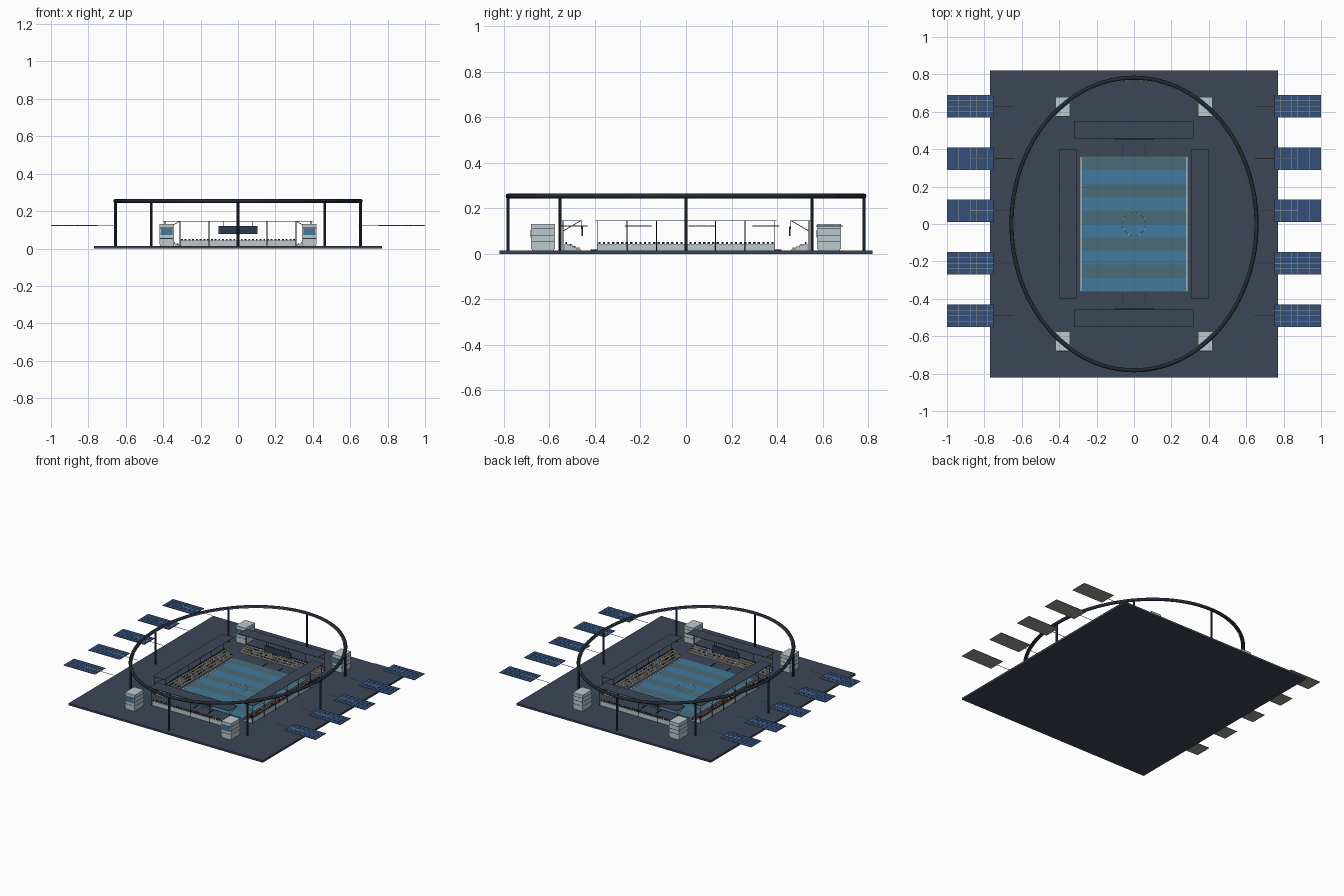
import bpy, bmesh, math, random
from mathutils import Matrix, Vector

random.seed(4)
if "Cube" in bpy.data.objects:
    bpy.data.objects.remove(bpy.data.objects["Cube"])


def material(name, hexcode):
    rgb = [int(hexcode[i:i + 2], 16) / 255 for i in (0, 2, 4)]
    col = [c / 12.92 if c < 0.04 else ((c + 0.055) / 1.055) ** 2.4 for c in rgb] + [1]
    m = bpy.data.materials.new(name)
    m.use_nodes = True
    m.diffuse_color = col
    m.node_tree.nodes["Principled BSDF"].inputs["Base Color"].default_value = col
    return m


SLATE = material("slate", "3c4657")
CHARCOAL = material("charcoal", "222a36")
BLUE = material("pitch blue", "417a9c")
TEAL = material("pitch teal", "4a6d7a")
PALE = material("pale grey", "bccacf")
CELL = material("panel blue", "34507a")
FRAME = material("frame grey", "9a9c98")
ORANGE = material("seat orange", "c87a45")
WHITE = material("white", "e8eef0")
NAVY = material("screen navy", "2c3a50")


class Part:
    """Collects boxes and bars into one object."""

    def __init__(self, name, *mats):
        self.name, self.mats, self.bm = name, mats, bmesh.new()

    def box(self, centre, size, mat=0, turn=Matrix()):
        m = turn @ Matrix.Translation(centre) @ Matrix.Diagonal((*size, 1))
        verts = bmesh.ops.create_cube(self.bm, size=1, matrix=m)["verts"]
        for f in {f for v in verts for f in v.link_faces}:
            f.material_index = mat

    def bar(self, a, b, r, sides=6, turn=Matrix()):
        a, b = turn @ Vector(a), turn @ Vector(b)
        rot = (b - a).to_track_quat('Z', 'Y').to_matrix().to_4x4()
        bmesh.ops.create_cone(self.bm, cap_ends=True, segments=sides, radius1=r, radius2=r,
                              depth=(b - a).length, matrix=Matrix.Translation((a + b) / 2) @ rot)

    def finish(self, smooth=False):
        me = bpy.data.meshes.new(self.name)
        self.bm.to_mesh(me)
        self.bm.free()
        for m in self.mats:
            me.materials.append(m)
        ob = bpy.data.objects.new(self.name, me)
        bpy.context.collection.objects.link(ob)
        if smooth:
            bpy.context.view_layer.objects.active = ob
            ob.select_set(True)
            bpy.ops.object.shade_smooth_by_angle()
            ob.select_set(False)


def hoop(name, rx, ry, z, r, mat, n=96):
    """Elliptical ring made from a swept closed curve."""
    cu = bpy.data.curves.new(name, 'CURVE')
    cu.dimensions, cu.bevel_depth, cu.bevel_resolution = '3D', r, 2
    sp = cu.splines.new('POLY')
    sp.points.add(n - 1)
    for i, p in enumerate(sp.points):
        t = math.tau * i / n
        p.co = (rx * math.cos(t), ry * math.sin(t), z, 1)
    sp.use_cyclic_u = True
    cu.materials.append(mat)
    bpy.context.collection.objects.link(bpy.data.objects.new(name, cu))


GROUND = 0.014

# Ground slab
p = Part("ground_slab", SLATE)
p.box((0, 0, GROUND / 2), (1.54, 1.64, GROUND))
p.finish()

# Striped pitch with markings
p = Part("pitch", BLUE, TEAL)
for i in range(10):
    p.box((0, -0.324 + 0.072 * i, GROUND + 0.001), (0.57, 0.072, 0.002), i % 2)
p.finish()
p = Part("pitch_side_lines", WHITE)
for s in (-1, 1):
    p.box((s * 0.283, 0, GROUND + 0.002), (0.005, 0.715, 0.003))
p.finish()
hoop("centre_circle", 0.062, 0.062, GROUND + 0.002, 0.0008, WHITE, 48)
p = Part("goal_lane_lines", CHARCOAL)
for s in (-1, 1):
    for x in (-0.062, 0.062):
        p.box((x, s * 0.39, GROUND + 0.002), (0.003, 0.06, 0.004))
p.finish()

# Stands: tiers, seats, thin roof, posts and braces on each side
for name, angle, inner, half, gaps in (("left", 0, 0.31, 0.39, 6), ("back", 90, 0.46, 0.31, 4),
                                       ("right", 180, 0.31, 0.39, 6), ("front", 270, 0.46, 0.31, 4)):
    turn = Matrix.Rotation(math.radians(angle), 4, 'Z')
    tiers = Part(name + "_stand_tiers", PALE)
    seats = Part(name + "_stand_seats", ORANGE, WHITE, CHARCOAL)
    for k in range(4):
        top = 0.020 + 0.008 * k
        u = inner + 0.01 + 0.018 * k
        tiers.box((u, 0, (GROUND + top) / 2), (0.018, 2 * half, top - GROUND), 0, turn)
        count = int(2 * half / 0.02)
        for j in range(count):
            y = -half + 0.02 * (j + 0.5)
            c = random.choice((0, 0, 1, 2)) if k < 3 else 2
            seats.box((u + 0.002, y, top + 0.003), (0.008, 0.010, 0.008), c, turn)
    tiers.finish()
    seats.finish()
    roof = Part(name + "_stand_roof", SLATE)
    roof.box((inner + 0.044, 0, 0.145), (0.095, 2 * half + 0.015, 0.002), 0, turn)
    roof.finish()
    posts = Part(name + "_stand_posts", CHARCOAL)
    for j in range(gaps + 1):
        y = -half + 2 * half * j / gaps
        posts.bar((inner + 0.08, y, GROUND), (inner + 0.08, y, 0.145), 0.002, 6, turn)
        posts.bar((inner + 0.08, y, 0.10), (inner + 0.005, y, 0.144), 0.0015, 6, turn)
    posts.finish()

# Scoreboards hanging at both ends
for name, s in (("front", -1), ("back", 1)):
    p = Part(name + "_scoreboard", NAVY)
    p.box((0, s * 0.455, 0.099), (0.21, 0.006, 0.042))
    for x in (-0.08, 0.08):
        p.bar((x, s * 0.46, 0.11), (x, s * 0.46, 0.145), 0.0015)
    p.finish()

# Corner towers with floor bands and a window plate
for name, sx, sy in (("left_front", 1, -1), ("right_front", -1, -1),
                     ("left_back", 1, 1), ("right_back", -1, 1)):
    p = Part(name + "_tower", PALE, CHARCOAL, BLUE)
    x, y = sx * 0.382, sy * 0.628
    p.box((x, y, 0.072), (0.072, 0.098, 0.116))
    for z0, z1 in ((0.022, 0.052), (0.055, 0.080), (0.083, 0.108), (0.111, 0.132)):
        p.box((x, y, (z0 + z1) / 2), (0.078, 0.104, z1 - z0))
    for z in (0.0535, 0.0815, 0.1095):
        p.box((x, y, z), (0.076, 0.102, 0.003), 1)
    p.box((x, y - 0.053, 0.088), (0.062, 0.004, 0.034), 2)
    p.finish()

# Canopy ring, its light strip and the columns
hoop("canopy_ring", 0.655, 0.782, 0.254, 0.011, CHARCOAL)
hoop("ring_light_strip", 0.642, 0.769, 0.252, 0.002, WHITE)
p = Part("ring_columns", CHARCOAL)
for i in range(8):
    t = math.tau * i / 8
    x, y = 0.655 * math.cos(t), 0.782 * math.sin(t)
    p.bar((x, y, GROUND), (x, y, 0.25), 0.007, 12)
p.finish(smooth=True)

# Solar wings: backing sheet, cell grid and support rod
for name, s in (("left", 1), ("right", -1)):
    backs = Part(name + "_solar_backing", FRAME)
    cells = Part(name + "_solar_cells", CELL)
    rods = Part(name + "_solar_rods", FRAME)
    for i in range(5):
        y = 0.63 - 0.28 * i
        backs.box((s * 0.875, y, 0.122), (0.25, 0.12, 0.002))
        for a in range(8):
            for b in range(4):
                cells.box((s * (0.7665 + 0.031 * a), y - 0.0443 + 0.0295 * b, 0.1235),
                          (0.0298, 0.0283, 0.002))
        rods.bar((s * 0.645, y, 0.1235), (s * 0.875, y, 0.1235), 0.0018)
    backs.finish()
    cells.finish()
    rods.finish()
